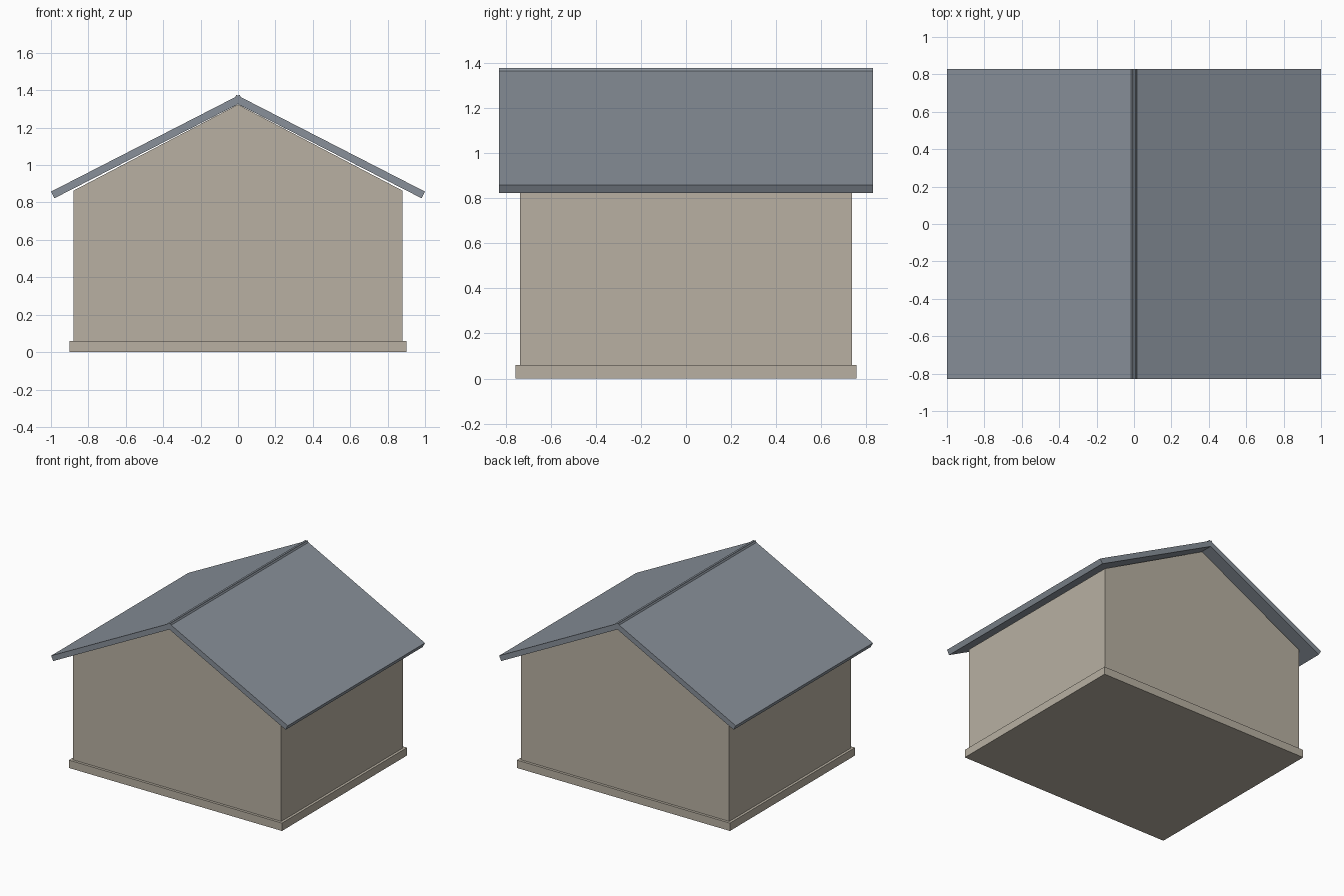
import bpy
import math

if "Cube" in bpy.data.objects:
    bpy.data.objects.remove(bpy.data.objects["Cube"])


def material(name, rgb):
    m = bpy.data.materials.new(name)
    m.diffuse_color = (*rgb, 1)
    m.use_nodes = True
    m.node_tree.nodes["Principled BSDF"].inputs["Base Color"].default_value = m.diffuse_color
    return m


STONE = material("warm beige", (0.479, 0.434, 0.361))
SLATE = material("slate grey", (0.246, 0.279, 0.319))


def prism(name, profile, half_depth, mat):
    """Extrude an (x, z) profile along y, centred on y = 0."""
    n = len(profile)
    verts = [(x, y, z) for y in (-half_depth, half_depth) for x, z in profile]
    faces = [tuple(range(n)), tuple(reversed(range(n, 2 * n)))]
    faces += [(i, i + n, (i + 1) % n + n, (i + 1) % n) for i in range(n)]
    mesh = bpy.data.meshes.new(name)
    mesh.from_pydata(verts, [], faces)
    mesh.materials.append(mat)
    ob = bpy.data.objects.new(name, mesh)
    bpy.context.collection.objects.link(ob)
    return ob


# Foundation slab
prism("foundation", [(-0.9, 0), (0.9, 0), (0.9, 0.06), (-0.9, 0.06)], 0.755, STONE)

# Walls with gable ends
prism("walls", [(-0.88, 0.06), (0.88, 0.06), (0.88, 0.863),
                (0, 1.324), (-0.88, 0.863)], 0.735, STONE)

# Roof slabs, crossing slightly at the ridge
EAVE_Z, RIDGE_Z, THICK, LAP = 0.858, 1.371, 0.04, 0.009
slope = RIDGE_Z - EAVE_Z
angle = math.atan(slope)
dx, dz = THICK * math.sin(angle), THICK * math.cos(angle)
top_eave = (1.0, EAVE_Z)
top_ridge = (-LAP, RIDGE_Z + LAP * slope)
slab = [top_ridge, (top_ridge[0] - dx, top_ridge[1] - dz),
        (top_eave[0] - dx, top_eave[1] - dz), top_eave]
prism("roof_right", slab, 0.828, SLATE)
prism("roof_left", [(-x, z) for x, z in reversed(slab)], 0.828, SLATE)
